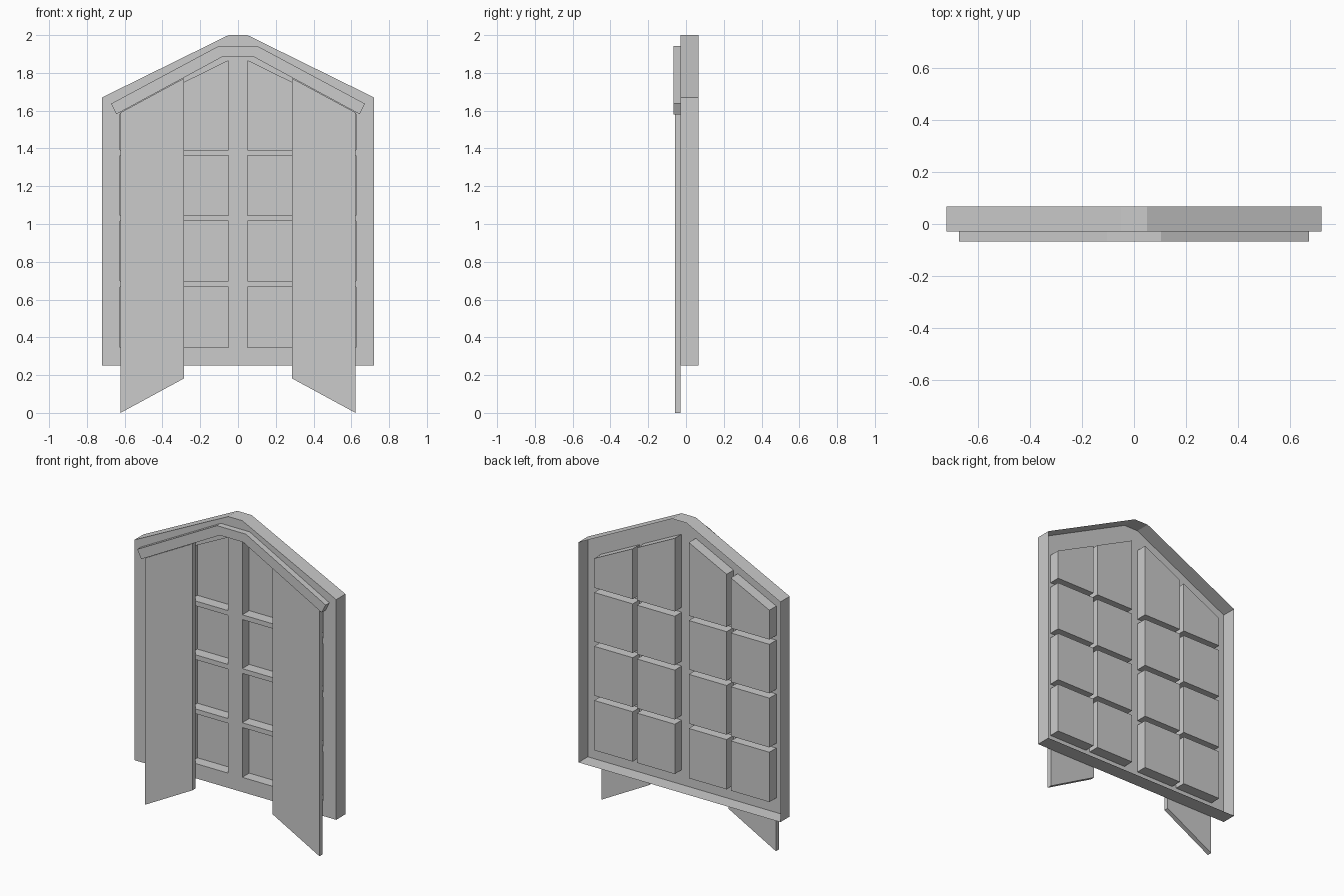
import bpy, bmesh

if "Cube" in bpy.data.objects:
    bpy.data.objects.remove(bpy.data.objects["Cube"])

FRONT, BACK, PANE, RAIL, CURTAIN = -0.028, 0.067, 0.043, -0.067, -0.058


def make_object(name, bm):
    mesh = bpy.data.meshes.new(name)
    bm.to_mesh(mesh)
    bm.free()
    obj = bpy.data.objects.new(name, mesh)
    bpy.context.collection.objects.link(obj)
    return obj


def ring(bm, pts, y):
    return [bm.verts.new((x, y, z)) for x, z in pts]


def walls(bm, a, b):
    n = len(a)
    for i in range(n):
        j = (i + 1) % n
        bm.faces.new((a[i], a[j], b[j], b[i]))


def prism(name, pts, y0, y1):
    bm = bmesh.new()
    a, b = ring(bm, pts, y0), ring(bm, pts, y1)
    bm.faces.new(a)
    bm.faces.new(b)
    walls(bm, a, b)
    bmesh.ops.recalc_face_normals(bm, faces=bm.faces[:])
    return make_object(name, bm)


def symmetric(half):
    return half + [(-x, z) for x, z in reversed(half)]


def pane_top(x):
    return 1.865 - (x - 0.05) * 0.4925


# Window openings: two columns per side, four rows, sloped at the top
openings = []
rows = [(0.345, 0.666), (0.697, 1.015), (1.046, 1.362), (1.393, None)]
for x0, x1 in [(0.05, 0.32), (0.35, 0.625)]:
    for z0, z1 in rows:
        pts = [(x0, z0), (x1, z0), (x1, z1 or pane_top(x1)), (x0, z1 or pane_top(x0))]
        openings += [pts, [(-x, z) for x, z in pts]]

# Window frame: shell open at the back, with recessed panes
bm = bmesh.new()
outline = symmetric([(0.05, 2.0), (0.72, 1.67), (0.72, 0.25)])
rings = [ring(bm, p, FRONT) for p in [outline] + openings]
edges = [bm.edges.new((r[i], r[(i + 1) % len(r)])) for r in rings for i in range(len(r))]
bmesh.ops.triangle_fill(bm, use_beauty=True, use_dissolve=False, edges=edges,
                        normal=(0, -1, 0))
front_faces = bm.faces[:]
walls(bm, rings[0], ring(bm, outline, BACK))
for r, pts in zip(rings[1:], openings):
    back = ring(bm, pts, PANE)
    walls(bm, r, back)
    bm.faces.new(back)
bmesh.ops.recalc_face_normals(bm, faces=bm.faces[:])
front_faces[0].normal_update()
if front_faces[0].normal.y > 0:
    bmesh.ops.reverse_faces(bm, faces=bm.faces[:])
make_object("window_frame", bm)

# Bent curtain rail under the gable
prism("curtain_rail", symmetric([(0.103, 1.942), (0.672, 1.637), (0.644, 1.581),
                                 (0.083, 1.885)]), RAIL, FRONT)

# Curtains with slanted ends
for side, s in (("left", -1), ("right", 1)):
    prism("curtain_" + side, [(s * 0.285, 0.183), (s * 0.622, 0.0),
                              (s * 0.622, 1.59), (s * 0.285, 1.772)], CURTAIN, FRONT)
